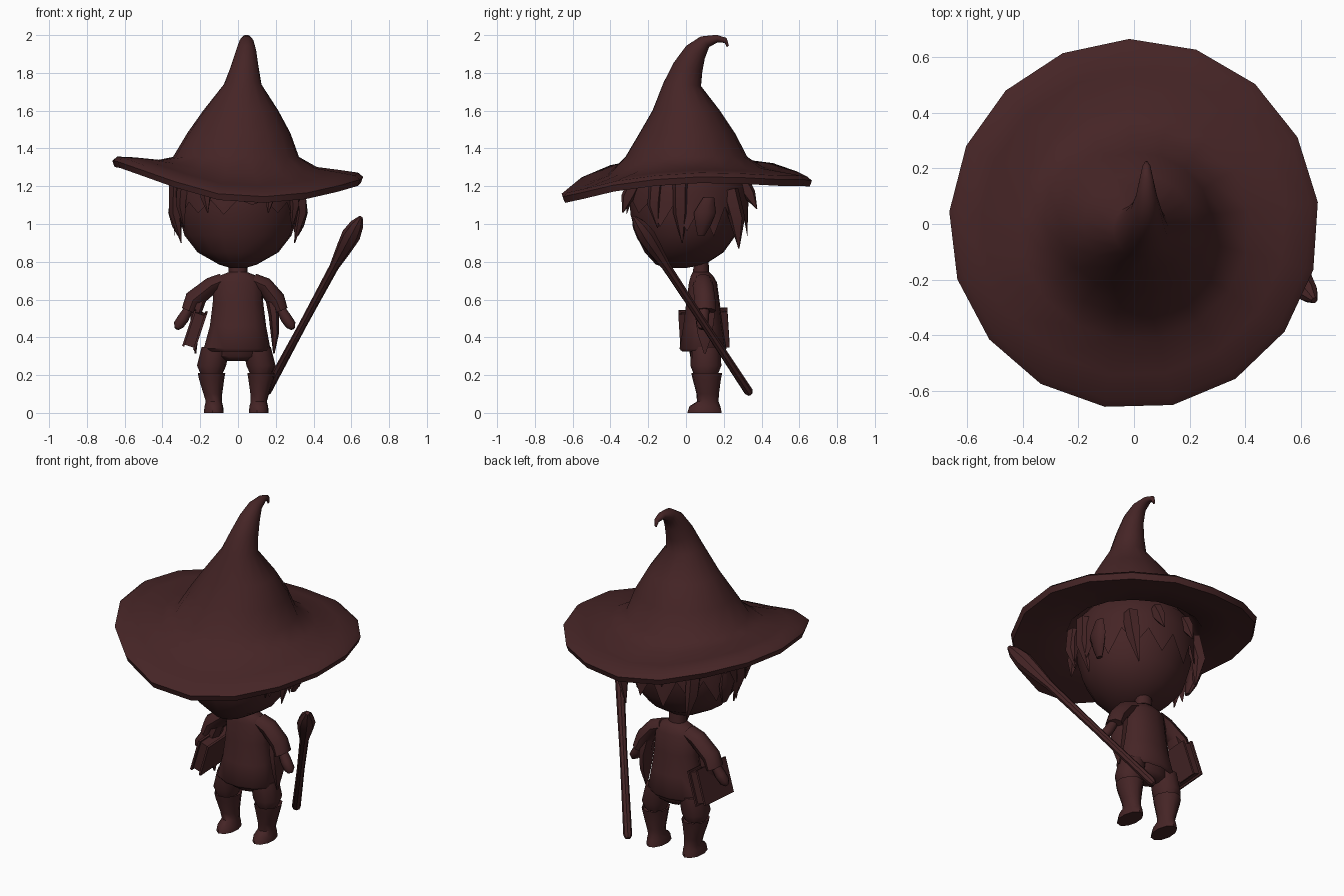
import bpy, bmesh, math
from mathutils import Vector

brown = bpy.data.materials.new("dark_brown")
brown.diffuse_color = (0.06, 0.018, 0.019, 1)


def finish(name, bm, angle=50):
    bmesh.ops.recalc_face_normals(bm, faces=bm.faces)
    me = bpy.data.meshes.new(name)
    bm.to_mesh(me)
    bm.free()
    ob = bpy.data.objects.new(name, me)
    bpy.context.collection.objects.link(ob)
    me.materials.append(brown)
    bpy.ops.object.select_all(action='DESELECT')
    ob.select_set(True)
    bpy.context.view_layer.objects.active = ob
    bpy.ops.object.shade_smooth_by_angle(angle=math.radians(angle))
    return ob


def skin(name, loops, caps=True, angle=50):
    """Bridge a list of equal-length point loops."""
    bm = bmesh.new()
    rows = [[bm.verts.new(p) for p in loop] for loop in loops]
    n = len(rows[0])
    for a, b in zip(rows, rows[1:]):
        for i in range(n):
            j = (i + 1) % n
            bm.faces.new((a[i], a[j], b[j], b[i]))
    if caps:
        bm.faces.new(rows[0])
        bm.faces.new(rows[-1])
    return finish(name, bm, angle)


def ring(x, y, z, rx, ry, n=12, tilt=0):
    """Ellipse, tilted about the x axis."""
    pts = []
    for i in range(n):
        t = 2 * math.pi * (i + 0.25) / n
        s = ry * math.sin(t)
        pts.append((x + rx * math.cos(t), y + s * math.cos(tilt), z + s * math.sin(tilt)))
    return pts


def tube(name, path, n=8, angle=50):
    """Tube through (x, y, z, radius, y_radius), rings square to the path."""
    pts = [Vector(p[:3]) for p in path]
    loops = []
    for i, p in enumerate(path):
        d = (pts[min(i + 1, len(pts) - 1)] - pts[max(i - 1, 0)]).normalized()
        u = Vector((0, 1, 0)).cross(d).normalized()
        v = d.cross(u)
        loops.append([pts[i] + u * p[3] * math.cos(2 * math.pi * k / n)
                      + v * p[4] * math.sin(2 * math.pi * k / n) for k in range(n)])
    return skin(name, loops, angle=angle)


# Hat: bent cone, wavy brim and hollow underside in one skin
N = 17
RIM_Z = [1.225, 1.23, 1.23, 1.24, 1.245, 1.23, 1.20, 1.16, 1.14,
         1.155, 1.22, 1.285, 1.325, 1.33, 1.32, 1.295, 1.25]


def brim(radius, wave, base, offset):
    out = []
    for i in range(N):
        a = math.radians(91.5) - 2 * math.pi * i / N
        z = base + (RIM_Z[i] - base) * wave + offset
        out.append((radius * math.cos(a), radius * math.sin(a), z))
    return out


def cone_ring(x, y, z, rx, ry, tilt=0):
    out = []
    for i in range(N):
        a = math.radians(91.5) - 2 * math.pi * i / N
        s = ry * math.sin(a)
        out.append((x + rx * math.cos(a), y + s * math.cos(tilt), z + s * math.sin(tilt)))
    return out


cone = [(0.045, 0.222, 1.94, 0.006, 0.008, -2.3), (0.045, 0.21, 1.972, 0.014, 0.014, -1.9),
        (0.045, 0.165, 1.982, 0.024, 0.02, -1.4), (0.045, 0.10, 1.965, 0.038, 0.036, -0.9),
        (0.043, 0.05, 1.91, 0.055, 0.06, -0.6), (0.035, 0.01, 1.83, 0.075, 0.08, -0.3),
        (0.025, -0.02, 1.74, 0.10, 0.10, -0.1), (0.015, 0.0, 1.60, 0.20, 0.18),
        (0.005, 0.005, 1.48, 0.275, 0.255), (-0.01, 0.0, 1.355, 0.335, 0.325)]
skin("hat", [cone_ring(*c) for c in cone]
     + [brim(0.42, 0.45, 1.33, 0.01), brim(0.55, 0.8, 1.32, 0.025),
        brim(0.64, 1, 0, 0.027), brim(0.667, 1, 0, 0.005),
        brim(0.655, 1, 0, -0.028), brim(0.54, 0.8, 1.25, -0.015),
        brim(0.37, 0.3, 1.24, 0.0), brim(0.31, 0, 1.32, 0), brim(0.25, 0, 1.42, 0)], angle=60)

# Head and neck
head = [(0, -0.05, 0.767, 0.04, 0.05), (0, -0.03, 0.785, 0.10, 0.13),
        (0, -0.01, 0.85, 0.215, 0.21), (0, 0.0, 0.94, 0.285, 0.265),
        (0, 0.0, 1.05, 0.315, 0.295), (0, 0.0, 1.18, 0.32, 0.305),
        (0, 0.0, 1.30, 0.27, 0.27), (0, 0.0, 1.38, 0.16, 0.16)]
skin("head", [ring(*h, n=16) for h in head])
skin("neck", [ring(0, 0.08, 0.70, 0.05, 0.045), ring(0, 0.08, 0.80, 0.05, 0.04)])

# Hair: cap with a jagged lower edge, shorter over the face
H = 28


def hair_row(level):
    out = []
    for i in range(H):
        a = 2 * math.pi * i / H
        front = max(0, -math.sin(a))
        tip = i % 2 == 0
        edge = (0.96 + 0.12 * front + 0.03 * math.sin(i * 2.1)) if tip else 1.09 + 0.04 * front
        z, r = [(1.36, 0.24), (1.27, 0.315), (1.17, 0.337),
                (edge, 0.338 if tip else 0.332)][level]
        out.append((r * math.cos(a), 0.005 + r * 0.97 * math.sin(a), z))
    return out


skin("hair_cap", [hair_row(k) for k in range(4)], caps=False, angle=35)


def lock(name, top, mid, tip, w):
    tube(name, [(*top, w * 0.8, w), (*mid, w * 0.7, w * 0.9), (*tip, 0.003, 0.003)], n=5, angle=30)


for side, s in (("left", -1), ("right", 1)):
    lock(side + "_cheek_lock", (s * 0.33, -0.03, 1.22), (s * 0.335, -0.03, 1.06), (s * 0.30, -0.02, 0.90), 0.045)
    lock(side + "_temple_lock", (s * 0.29, -0.16, 1.22), (s * 0.30, -0.17, 1.10), (s * 0.285, -0.15, 0.98), 0.04)
    lock(side + "_nape_lock", (s * 0.22, 0.23, 1.18), (s * 0.23, 0.27, 1.03), (s * 0.20, 0.28, 0.87), 0.05)
    lock(side + "_back_lock", (s * 0.1, 0.30, 1.22), (s * 0.1, 0.335, 1.16), (s * 0.1, 0.375, 1.08), 0.04)
    lock(side + "_fringe_lock", (s * 0.17, -0.27, 1.22), (s * 0.17, -0.31, 1.14), (s * 0.16, -0.335, 1.06), 0.04)
    # Ears
    skin(side + "_ear", [ring(s * 0.31, 0.08, 0.94, 0.012, 0.02, 8), ring(s * 0.325, 0.09, 0.99, 0.025, 0.04, 8),
                         ring(s * 0.34, 0.10, 1.06, 0.03, 0.06, 8), ring(s * 0.345, 0.12, 1.14, 0.015, 0.03, 8)])

# Tunic and hips
tunic = [(0, 0.08, 0.745, 0.05, 0.045), (0, 0.085, 0.725, 0.10, 0.06), (0, 0.09, 0.69, 0.13, 0.075),
         (0, 0.09, 0.58, 0.135, 0.09), (0, 0.09, 0.46, 0.15, 0.105), (-0.005, 0.09, 0.34, 0.178, 0.125),
         (-0.005, 0.09, 0.325, 0.165, 0.112), (-0.005, 0.09, 0.37, 0.13, 0.09)]
skin("tunic", [ring(*r) for r in tunic])
skin("hips", [ring(-0.005, 0.1, 0.38, 0.14, 0.085), ring(-0.005, 0.1, 0.30, 0.13, 0.08),
              ring(-0.005, 0.1, 0.275, 0.07, 0.05)])

# Legs: trousers, cuffed boots with short toes
for side, s, o in (("left", -1, -0.018), ("right", 1, 0)):
    leg = [(0.10, 0.105, 0.35, 0.075, 0.08), (0.122, 0.105, 0.25, 0.078, 0.083), (0.122, 0.105, 0.205, 0.058, 0.065)]
    boot = [(0.122, 0.11, 0.19, 0.068, 0.078), (0.122, 0.11, 0.212, 0.074, 0.083), (0.122, 0.11, 0.18, 0.068, 0.076),
            (0.115, 0.115, 0.10, 0.05, 0.06), (0.11, 0.115, 0.06, 0.043, 0.058),
            (0.11, 0.10, 0.035, 0.05, 0.083), (0.11, 0.098, 0.0, 0.053, 0.092)]
    for part, rows in (("trouser", leg), ("boot", boot)):
        skin(f"{side}_{part}", [ring(s * x + o, y, z, rx, ry, 10) for x, y, z, rx, ry in rows])

# Arms: wide sleeves with hanging pointed cuffs, then hands
for side, s, dx in (("left", -1, 0.035), ("right", 1, 0.0)):
    tube(side + "_sleeve", [(s * 0.08, 0.09, 0.70, 0.04, 0.05), (s * 0.14, 0.09, 0.675, 0.045, 0.055),
                            (s * (0.20 + dx), 0.10, 0.60, 0.05, 0.055),
                            (s * (0.225 + dx), 0.10, 0.54, 0.04, 0.06)])
    tube(side + "_sleeve_drape", [(s * (0.17 + dx / 2), 0.10, 0.63, 0.03, 0.04),
                                  (s * (0.19 + dx), 0.10, 0.52, 0.028, 0.06),
                                  (s * (0.195 + dx), 0.10, 0.42, 0.022, 0.045),
                                  (s * (0.19 + dx), 0.10, 0.315, 0.004, 0.006)], n=6)
    tube(side + "_hand", [(s * (0.215 + dx), 0.10, 0.57, 0.022, 0.025), (s * (0.255 + dx), 0.09, 0.50, 0.03, 0.032),
                          (s * (0.28 + dx), 0.085, 0.465, 0.028, 0.03), (s * (0.29 + dx), 0.08, 0.445, 0.012, 0.015)])


# Book held against the left side: two covers around a page block
def slab(name, x, size):
    bm = bmesh.new()
    bmesh.ops.create_cube(bm, size=1)
    bmesh.ops.scale(bm, vec=size, verts=bm.verts)
    bmesh.ops.translate(bm, vec=(x, 0, 0), verts=bm.verts)
    ob = finish(name, bm, 20)
    ob.location = (-0.228, 0.095, 0.445)
    ob.rotation_euler = (0.06, 0.32, 0)


slab("book_pages", 0, (0.05, 0.235, 0.18))
for label, x in (("inner", 0.03), ("outer", -0.03)):
    slab(f"book_{label}_cover", x, (0.012, 0.26, 0.20))

# Staff: straight shaft swelling into a faceted club end
A, B = Vector((0.145, 0.34, 0.10)), Vector((0.65, -0.275, 1.035))
profile = [(0, 0.015), (0.015, 0.024), (0.4, 0.021), (0.72, 0.025),
           (0.83, 0.042), (0.9, 0.05), (0.96, 0.036), (1.0, 0.012)]
tube("staff", [(*A.lerp(B, t), r, r) for t, r in profile], n=8, angle=40)
